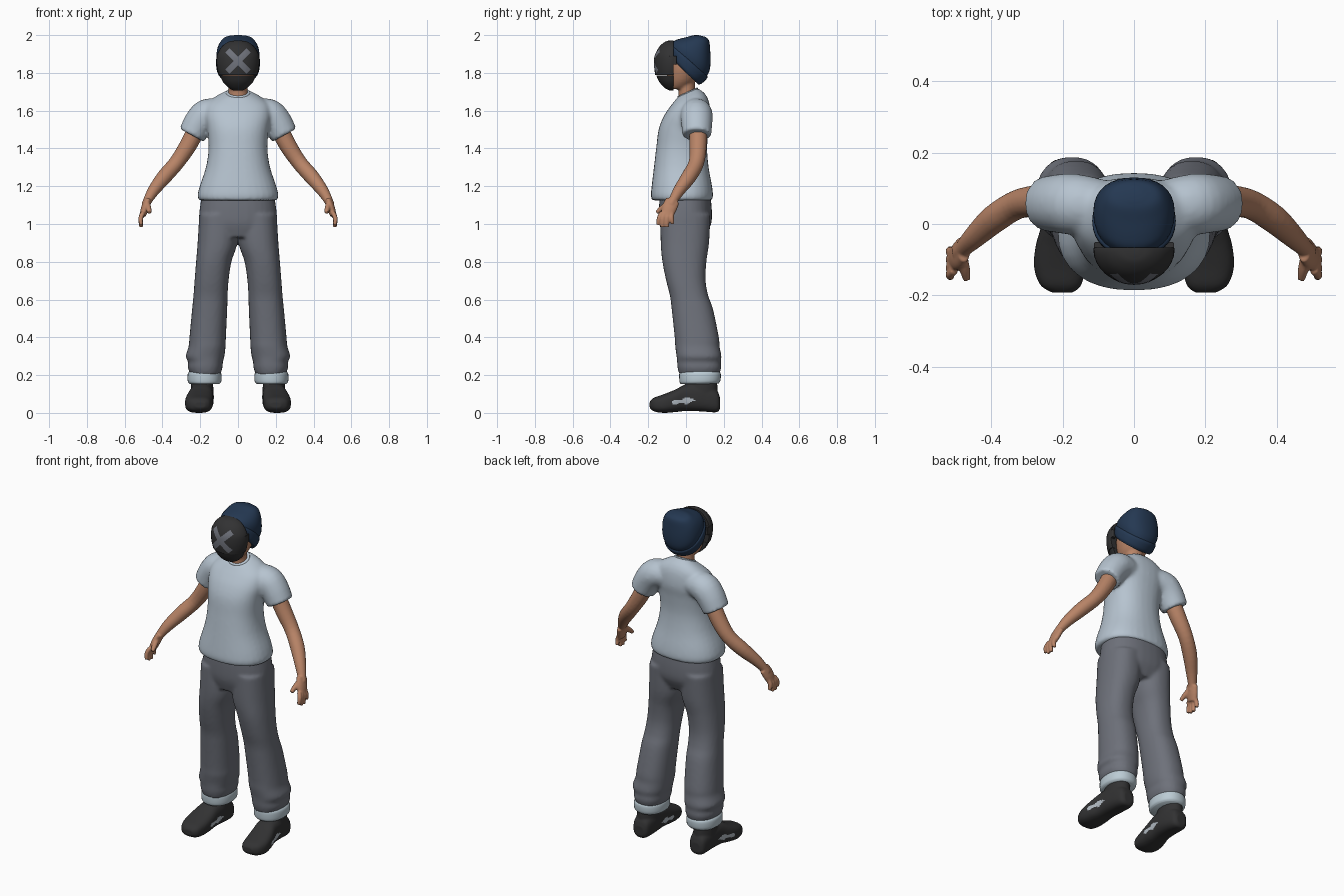
import bpy, bmesh, math
from mathutils import Vector, Matrix

if "Cube" in bpy.data.objects:
    bpy.data.objects.remove(bpy.data.objects["Cube"])


def material(name, rgb):
    m = bpy.data.materials.new(name)
    m.use_nodes = True
    m.diffuse_color = (*rgb, 1)
    m.node_tree.nodes["Principled BSDF"].inputs["Base Color"].default_value = (*rgb, 1)
    return m


SHIRT = material("pale blue grey cotton", (.47, .55, .63))
PANTS = material("slate grey cloth", (.155, .165, .195))
CUFF = material("light cuff", (.5, .6, .66))
SKIN = material("tan skin", (.48, .23, .135))
HAT = material("navy knit", (.018, .04, .085))
BLACK = material("charcoal", (.032, .032, .033))
CROSS = material("cross grey", (.16, .17, .2))
PATCH = material("patch grey", (.45, .5, .55))


def spline(keys, steps=4):
    """Smooth in-between values for a list of equal-length tuples."""
    k = [Vector(p) for p in keys]
    k = [2 * k[0] - k[1]] + k + [2 * k[-1] - k[-2]]
    out = []
    for a, b, c, d in zip(k, k[1:], k[2:], k[3:]):
        for i in range(steps):
            t = i / steps
            out.append(b + (c - a) * (t / 2) + (2 * a - 5 * b + 4 * c - d) * (t * t / 2)
                       + (3 * b - a - 3 * c + d) * (t ** 3 / 2))
    return out + [k[-2]]


def skin_rings(bm, rings, power, side=1, n=32):
    """Bridge rings given as (centre, half axis, half axis)."""
    loops = []
    for c, u, v in rings:
        loop = []
        for i in range(n):
            a = math.tau * i / n
            ca, sa = math.cos(a), math.sin(a)
            p = c + u * math.copysign(abs(ca) ** (2 / power), ca) \
                + v * math.copysign(abs(sa) ** (2 / power), sa)
            loop.append(bm.verts.new((p.x * side, p.y, p.z)))
        loops.append(loop)
    for a, b in zip(loops, loops[1:]):
        for i in range(n):
            bm.faces.new((a[i], a[(i + 1) % n], b[(i + 1) % n], b[i]))
    bm.faces.new(loops[0])
    bm.faces.new(loops[-1])


def body(bm, keys, power=2.3, side=1, steps=4):
    """Keys: centre x, half width, front y, front z, back y, back z."""
    rings = []
    for x, w, yf, zf, yb, zb in spline(keys, steps):
        f, b = Vector((x, yf, zf)), Vector((x, yb, zb))
        rings.append(((f + b) / 2, Vector((w, 0, 0)), (b - f) / 2))
    skin_rings(bm, rings, power, side)


def level(rows, x=0):
    """Rows of z, half width, front y, back y as horizontal body keys."""
    return [(x, w, yf, z, yb, z) for z, w, yf, yb in rows]


def tube(bm, keys, side=1, wide=1):
    """Keys: x, y, z, radius; wide stretches the section along y."""
    pts = spline(keys)
    rings = []
    for i, p in enumerate(pts):
        d = (pts[min(i + 1, len(pts) - 1)] - pts[max(i - 1, 0)]).to_3d().normalized()
        u = d.cross(Vector((0, 1, 0))).normalized()
        rings.append((p.to_3d(), u * p.w, d.cross(u) * p.w * wide))
    skin_rings(bm, rings, 2, side, 20)


def finish(name, bm, mat, voxel=0, relax=0):
    bmesh.ops.recalc_face_normals(bm, faces=bm.faces)
    me = bpy.data.meshes.new(name)
    bm.to_mesh(me)
    bm.free()
    ob = bpy.data.objects.new(name, me)
    bpy.context.collection.objects.link(ob)
    if voxel:
        r = ob.modifiers.new("fuse", "REMESH")
        r.mode, r.voxel_size = "VOXEL", voxel
        s = ob.modifiers.new("relax", "SMOOTH")
        s.iterations = relax
        dg = bpy.context.evaluated_depsgraph_get()
        ob.data = bpy.data.meshes.new_from_object(ob.evaluated_get(dg))
        ob.modifiers.clear()
    ob.data.materials.clear()
    ob.data.materials.append(mat)
    bpy.ops.object.select_all(action="DESELECT")
    ob.select_set(True)
    bpy.context.view_layer.objects.active = ob
    bpy.ops.object.shade_smooth_by_angle(angle=math.radians(50))
    return ob


# Shirt: torso fused with both sleeves
bm = bmesh.new()
body(bm, level([(1.125, .207, -.18, .138), (1.15, .214, -.186, .143), (1.2, .203, -.182, .138),
                (1.3, .17, -.17, .12), (1.4, .156, -.158, .112), (1.5, .163, -.145, .12),
                (1.57, .175, -.118, .13)])
     + [(0, .165, -.085, 1.62, .122, 1.645), (0, .12, -.06, 1.652, .1, 1.69),
        (0, .064, -.045, 1.672, .062, 1.72)])
for s in (1, -1):
    tube(bm, [(.08, .05, 1.59, .07), (.16, .055, 1.582, .082), (.205, .057, 1.54, .08),
              (.245, .057, 1.47, .074)], s, 1.04)
finish("shirt", bm, SHIRT, .01, 5)

# Collar band
bm = bmesh.new()
for i in range(2):
    body(bm, [(0, .066 - i * .002, -.048, 1.664 + i * .006, .064, 1.712 + i * .006),
              (0, .063, -.045, 1.676, .061, 1.724)], 2)
finish("collar", bm, SHIRT, .004, 2)

# Trousers: hips fused with both legs
bm = bmesh.new()
body(bm, level([(.93, .19, -.12, .1), (1.0, .207, -.14, .133), (1.07, .204, -.143, .137),
                (1.15, .192, -.14, .13)]))
legs = [(1.05, .0, .205, -.135, .13), (.9, .004, .214, -.134, .122), (.8, .035, .222, -.125, .108),
        (.7, .05, .23, -.105, .104), (.62, .055, .236, -.085, .118), (.55, .057, .243, -.076, .143),
        (.4, .064, .257, -.06, .174), (.35, .066, .262, -.057, .178), (.3, .072, .277, -.05, .188),
        (.27, .08, .264, -.047, .184), (.24, .082, .266, -.045, .187), (.2, .095, .25, -.035, .175)]
for s in (1, -1):
    body(bm, [((a + b) / 2, (b - a) / 2, f, z, r, z) for z, a, b, f, r in legs], 2.3, s)
finish("trousers", bm, PANTS, .01, 4)

for s, word in ((1, "left"), (-1, "right")):
    # Rolled trouser cuff
    bm = bmesh.new()
    body(bm, [(.177, .079, -.026, .152, .172, .155), (.177, .089, -.034, .165, .182, .17),
              (.177, .089, -.036, .205, .184, .205), (.177, .08, -.03, .22, .176, .22)], 2.2, s)
    finish(word + "_cuff", bm, CUFF)

    # Ankle inside the shoe opening
    bm = bmesh.new()
    tube(bm, [(.19, .085, .1, .05), (.19, .085, .2, .05)], s)
    finish(word + "_ankle", bm, SKIN)

    # Shoe: foot sections from heel to toe, fused with the ankle shaft
    bm = bmesh.new()
    rings = []
    for y, x, w, lo, hi in spline([(.18, .19, .03, .02, .08), (.16, .19, .05, .003, .12),
                                   (.08, .19, .062, .008, .155), (.0, .195, .064, .01, .15),
                                   (-.06, .203, .072, .004, .122), (-.12, .208, .072, .0, .098),
                                   (-.17, .205, .058, .008, .08), (-.192, .2, .03, .025, .06)]):
        rings.append((Vector((x, y, (lo + hi) / 2)), Vector((w, 0, 0)),
                      Vector((0, 0, (hi - lo) / 2))))
    skin_rings(bm, rings, 2.8, s)
    body(bm, level([(.04, .055, .0, .165), (.1, .06, -.01, .168), (.168, .058, .0, .165)], .19), 2, s)
    shoe = finish(word + "_shoe", bm, BLACK, .006, 4)
    shoe.data.materials.append(PATCH)
    for f in shoe.data.polygons:
        y, z = f.center.y + .012, f.center.z - .062
        inside = (y / .065) ** 2 + ((z - .1 * y) / (.013 + .005 * math.sin(y * 90))) ** 2 < 1
        f.material_index = int(inside and abs(f.normal.x) > .5)

    # Arm, palm, thumb and fingers fused together
    bm = bmesh.new()
    tube(bm, [(.2, .062, 1.54, .048), (.262, .064, 1.42, .046), (.325, .055, 1.325, .041),
              (.39, .015, 1.25, .04), (.445, -.035, 1.18, .032), (.478, -.068, 1.125, .024),
              (.488, -.08, 1.1, .024)], s)
    tube(bm, [(.478, -.07, 1.125, .02), (.492, -.088, 1.085, .021), (.505, -.1, 1.045, .017)],
         s, 1.9)
    tube(bm, [(.482, -.09, 1.11, .016), (.474, -.125, 1.085, .015), (.468, -.155, 1.06, .011)], s)
    for y0, y1, z1 in ((-.128, -.148, .995), (-.11, -.125, .983),
                       (-.092, -.1, .983), (-.075, -.07, 1.0)):
        tube(bm, [(.503, y0, 1.06, .013), (.515, (y0 + y1) / 2 - .004, 1.03, .0125),
                  (.513, y1, z1, .01)], s)
    finish(word + "_arm", bm, SKIN, .005, 3)

    # Strap mount beside the mask
    bm = bmesh.new()
    body(bm, level([(1.845, .012, -.09, -.05), (1.89, .012, -.09, -.05)], .1), 6, s)
    finish(word + "_strap_mount", bm, BLACK)

# Neck and head
bm = bmesh.new()
body(bm, level([(1.62, .054, -.04, .055), (1.7, .051, -.04, .048), (1.8, .055, -.05, .05)]), 2)
body(bm, level([(1.715, .04, -.09, .0), (1.735, .06, -.095, .03), (1.77, .08, -.1, .06),
                (1.83, .096, -.1, .09), (1.9, .088, -.09, .09), (1.95, .05, -.05, .06)]), 2)
finish("head", bm, SKIN, .007, 4)

# Mask: rounded front with a flat back, and a chin step
bm = bmesh.new()
back = -.07
rows = [(1.708, .025, .02), (1.72, .048, .042), (1.75, .078, .07), (1.787, .097, .088)]
upper = [(1.788, .101, .093), (1.82, .11, .097), (1.86, .114, .098), (1.9, .109, .092),
         (1.94, .085, .07), (1.965, .05, .04), (1.972, .015, .015)]
for part in (rows, upper):
    body(bm, level([(z, w, back - d, back + d) for z, w, d in part]), 2)
for v in bm.verts:
    v.co.y = min(v.co.y, back + .004)
mask = finish("mask", bm, BLACK)

# Painted cross: two thin plates laid on the mask
for i, angle in enumerate((45, -45)):
    bm = bmesh.new()
    place = (Matrix.Translation((0, -.3, 1.863)) @ Matrix.Rotation(math.radians(angle), 4, "Y")
             @ Matrix.Rotation(math.radians(90), 4, "X") @ Matrix.Diagonal((.08, .016, 1, 1)))
    bmesh.ops.create_grid(bm, x_segments=24, y_segments=6, size=1, matrix=place)
    ob = finish("cross_bar_" + "ab"[i], bm, CROSS)
    w = ob.modifiers.new("lay", "SHRINKWRAP")
    w.target, w.wrap_method, w.offset = mask, "PROJECT", .002
    w.use_project_y = True

# Beanie: tilted crown with a folded band
bm = bmesh.new()
body(bm, [(0, .108, -.085, 1.945, .105, 1.775), (0, .114, -.065, 1.968, .124, 1.81),
          (0, .11, -.035, 1.98, .13, 1.86), (0, .096, .005, 1.99, .128, 1.92),
          (0, .07, .04, 1.999, .122, 1.97), (0, .025, .065, 2.0, .105, 1.99)], 2.2)
finish("beanie", bm, HAT)
bm = bmesh.new()
body(bm, [(0, .104, -.085, 1.885, .066, 1.737), (0, .113, -.093, 1.905, .085, 1.745),
          (0, .117, -.092, 1.945, .112, 1.772), (0, .11, -.083, 1.952, .11, 1.79)], 2.1)
finish("beanie_band", bm, HAT)
